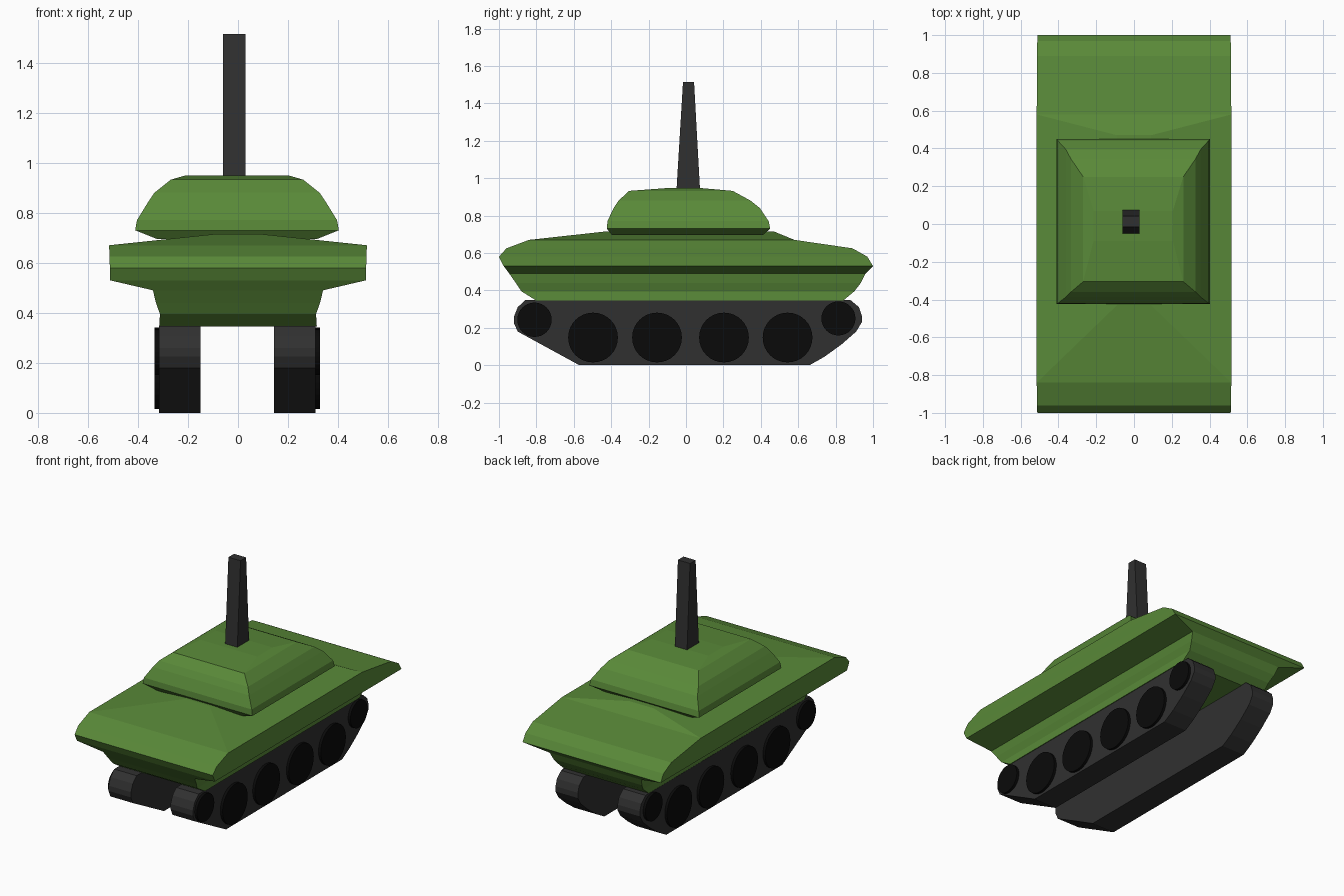
import bpy, bmesh
from math import pi
from mathutils import Matrix

if "Cube" in bpy.data.objects:
    bpy.data.objects.remove(bpy.data.objects["Cube"])


def material(name, rgb):
    m = bpy.data.materials.new(name)
    m.diffuse_color = (*rgb, 1)
    m.use_nodes = True
    m.node_tree.nodes["Principled BSDF"].inputs["Base Color"].default_value = m.diffuse_color
    return m


GREEN = material("green_paint", (0.10, 0.25, 0.04))
STEEL = material("dark_steel", (0.03, 0.03, 0.03))
RUBBER = material("black_rubber", (0.003, 0.003, 0.003))


def finish(name, bm, mat):
    bmesh.ops.recalc_face_normals(bm, faces=bm.faces)
    mesh = bpy.data.meshes.new(name)
    bm.to_mesh(mesh)
    bm.free()
    mesh.materials.append(mat)
    ob = bpy.data.objects.new(name, mesh)
    bpy.context.collection.objects.link(ob)
    return ob


def layered(name, layers, mat, cx=0.0):
    """Loft stacked rectangles given as (z, half_width, y_front, y_back)."""
    bm = bmesh.new()
    rings = []
    for z, hx, y0, y1 in layers:
        corners = ((-hx, y0), (hx, y0), (hx, y1), (-hx, y1))
        rings.append([bm.verts.new((cx + x, y, z)) for x, y in corners])
    for a, b in zip(rings, rings[1:]):
        for i in range(4):
            j = (i + 1) % 4
            bm.faces.new((a[i], a[j], b[j], b[i]))
    bm.faces.new(rings[0])
    bm.faces.new(rings[-1])
    return finish(name, bm, mat)


def track(name, profile, x0, x1):
    """Extrude a side profile of (y, z) points across x."""
    bm = bmesh.new()
    face = bm.faces.new([bm.verts.new((x0, y, z)) for y, z in profile])
    out = bmesh.ops.extrude_face_region(bm, geom=[face])
    verts = [v for v in out["geom"] if isinstance(v, bmesh.types.BMVert)]
    bmesh.ops.translate(bm, verts=verts, vec=(x1 - x0, 0, 0))
    return finish(name, bm, STEEL)


def wheel(name, x, y, z, r, depth):
    bm = bmesh.new()
    mat = Matrix.Translation((x, y, z)) @ Matrix.Rotation(pi / 2, 4, 'Y')
    bmesh.ops.create_cone(bm, cap_ends=True, segments=32, radius1=r,
                          radius2=r, depth=depth, matrix=mat)
    return finish(name, bm, RUBBER)


# Hull: narrow lower tub flaring to a wide deck with a low raised crown
layered("hull", [
    (0.345, 0.315, -0.80, 0.84),
    (0.395, 0.312, -0.88, 0.90),
    (0.44, 0.328, -0.91, 0.935),
    (0.49, 0.34, -0.945, 0.96),
    (0.53, 0.512, -0.975, 1.00),
    (0.58, 0.512, -1.00, 0.97),
    (0.625, 0.514, -0.96, 0.89),
    (0.67, 0.515, -0.84, 0.58),
    (0.715, 0.09, -0.43, 0.47),
], GREEN)

# Turret: rounded-off block with an undercut base
layered("turret", [
    (0.695, 0.32, -0.395, 0.41),
    (0.73, 0.407, -0.423, 0.45),
    (0.77, 0.40, -0.42, 0.442),
    (0.84, 0.357, -0.387, 0.395),
    (0.88, 0.33, -0.36, 0.345),
    (0.932, 0.265, -0.305, 0.25),
    (0.948, 0.21, -0.09, 0.07),
], GREEN, -0.004)

# Upright tapered gun barrel
layered("barrel", [
    (0.90, 0.045, -0.053, 0.077),
    (1.515, 0.045, -0.016, 0.043),
], STEEL, -0.015)

# Tracks with road wheels on their outer faces
track_profile = [
    (-0.57, 0), (0.66, 0), (0.74, 0.045), (0.83, 0.11), (0.91, 0.18),
    (0.94, 0.23), (0.94, 0.265), (0.925, 0.31), (0.88, 0.348),
    (-0.86, 0.348), (-0.90, 0.31), (-0.92, 0.26), (-0.92, 0.225),
    (-0.90, 0.18),
]
wheels = [
    (-0.81, 0.243, 0.092), (-0.497, 0.148, 0.133), (-0.155, 0.148, 0.133),
    (0.203, 0.148, 0.133), (0.543, 0.148, 0.133), (0.815, 0.25, 0.091),
]
for side, s in (("left", -1), ("right", 1)):
    track(f"{side}_track", track_profile, s * 0.147 - 0.003, s * 0.313 - 0.003)
    for i, (y, z, r) in enumerate(wheels):
        wheel(f"{side}_wheel_{i + 1}", s * 0.312 - 0.003, y, z, r, 0.036)
